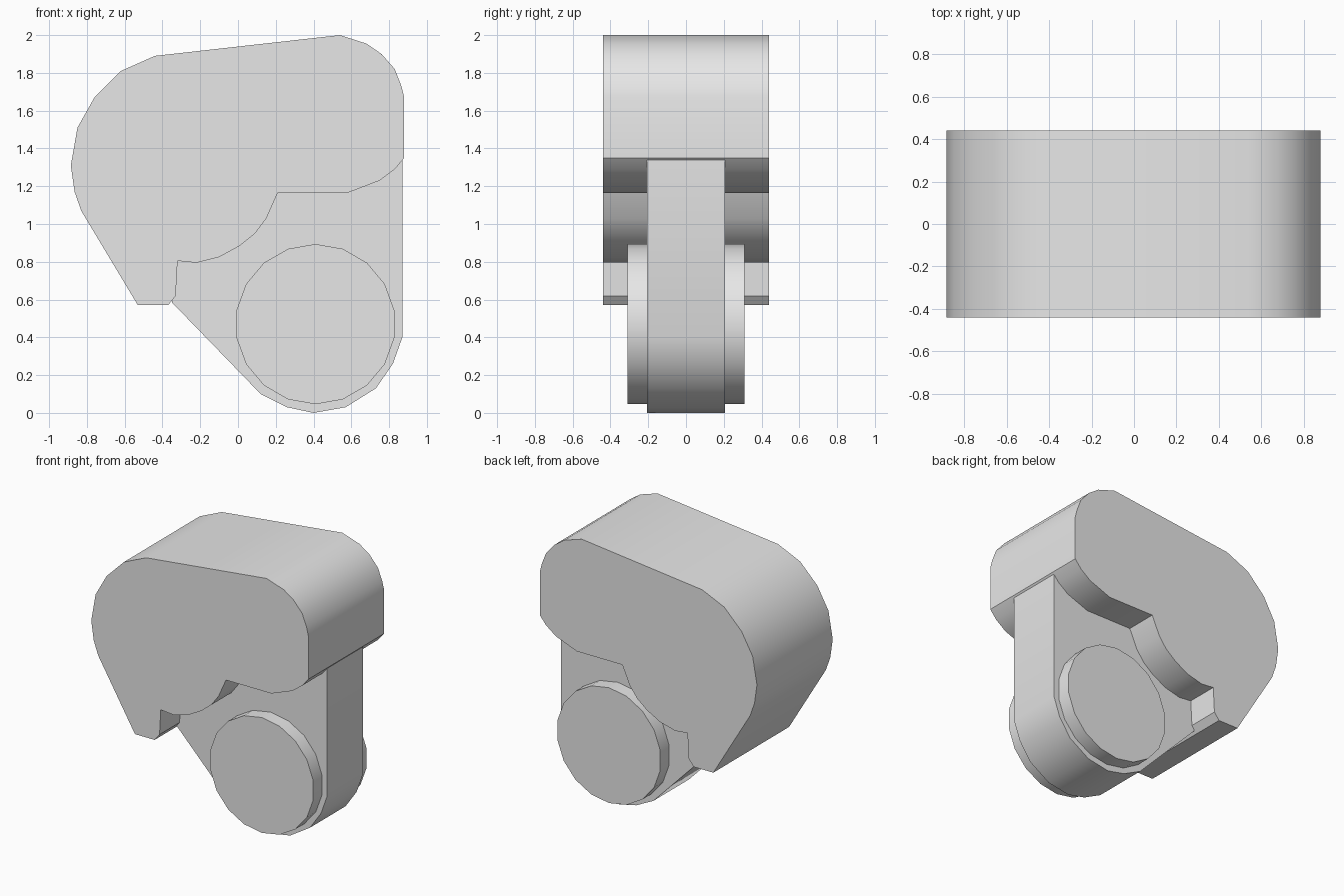
import bpy
import bmesh
import math

cube = bpy.data.objects.get("Cube")
if cube:
    bpy.data.objects.remove(cube, do_unlink=True)

grey = bpy.data.materials.new("plain grey")
grey.use_nodes = True
grey.diffuse_color = (0.8, 0.8, 0.8, 1)
grey.node_tree.nodes["Principled BSDF"].inputs["Base Color"].default_value = (0.8, 0.8, 0.8, 1)


def extrude_profile(name, points, half_depth):
    """Solid from an (x, z) outline, extruded symmetrically along y."""
    bm = bmesh.new()
    face = bm.faces.new([bm.verts.new((x, -half_depth, z)) for x, z in points])
    ext = bmesh.ops.extrude_face_region(bm, geom=[face])
    moved = [g for g in ext["geom"] if isinstance(g, bmesh.types.BMVert)]
    bmesh.ops.translate(bm, verts=moved, vec=(0, 2 * half_depth, 0))
    bmesh.ops.recalc_face_normals(bm, faces=bm.faces)
    mesh = bpy.data.meshes.new(name)
    bm.to_mesh(mesh)
    bm.free()
    mesh.materials.append(grey)
    obj = bpy.data.objects.new(name, mesh)
    bpy.context.collection.objects.link(obj)
    bpy.ops.object.select_all(action="DESELECT")
    obj.select_set(True)
    bpy.context.view_layer.objects.active = obj
    bpy.ops.object.shade_smooth_by_angle(angle=math.radians(32))
    return obj


# Wide rounded housing with a stepped, scalloped underside
housing = [
    (-0.53, 0.57), (-0.83, 1.07), (-0.865, 1.17), (-0.885, 1.31), (-0.85, 1.51),
    (-0.76, 1.67), (-0.62, 1.81), (-0.44, 1.89), (0.54, 2.0), (0.68, 1.955),
    (0.76, 1.90), (0.83, 1.82), (0.865, 1.73), (0.88, 1.67), (0.88, 1.35),
    (0.83, 1.29), (0.75, 1.23), (0.58, 1.165), (0.21, 1.165), (0.15, 1.03),
    (0.09, 0.95), (0.01, 0.885), (-0.10, 0.825), (-0.22, 0.795), (-0.32, 0.805),
    (-0.33, 0.62), (-0.37, 0.57),
]
extrude_profile("housing", housing, 0.44)

# Narrow arm hanging from the housing, rounded at the bottom
arm = [
    (-0.35, 0.585), (0.12, 0.10), (0.26, 0.03), (0.40, 0.0), (0.57, 0.03),
    (0.73, 0.13), (0.82, 0.26), (0.87, 0.40), (0.87, 1.40), (-0.35, 1.40),
]
extrude_profile("arm", arm, 0.207)

# Round bosses on both faces of the arm
SIDES = 18
for name, side in (("front_boss", -1), ("back_boss", 1)):
    ring = [(0.41 + 0.424 * math.sin(math.tau * i / SIDES),
             0.47 + 0.424 * math.cos(math.tau * i / SIDES)) for i in range(SIDES)]
    boss = extrude_profile(name, ring, 0.06)
    boss.location.y = side * 0.25
